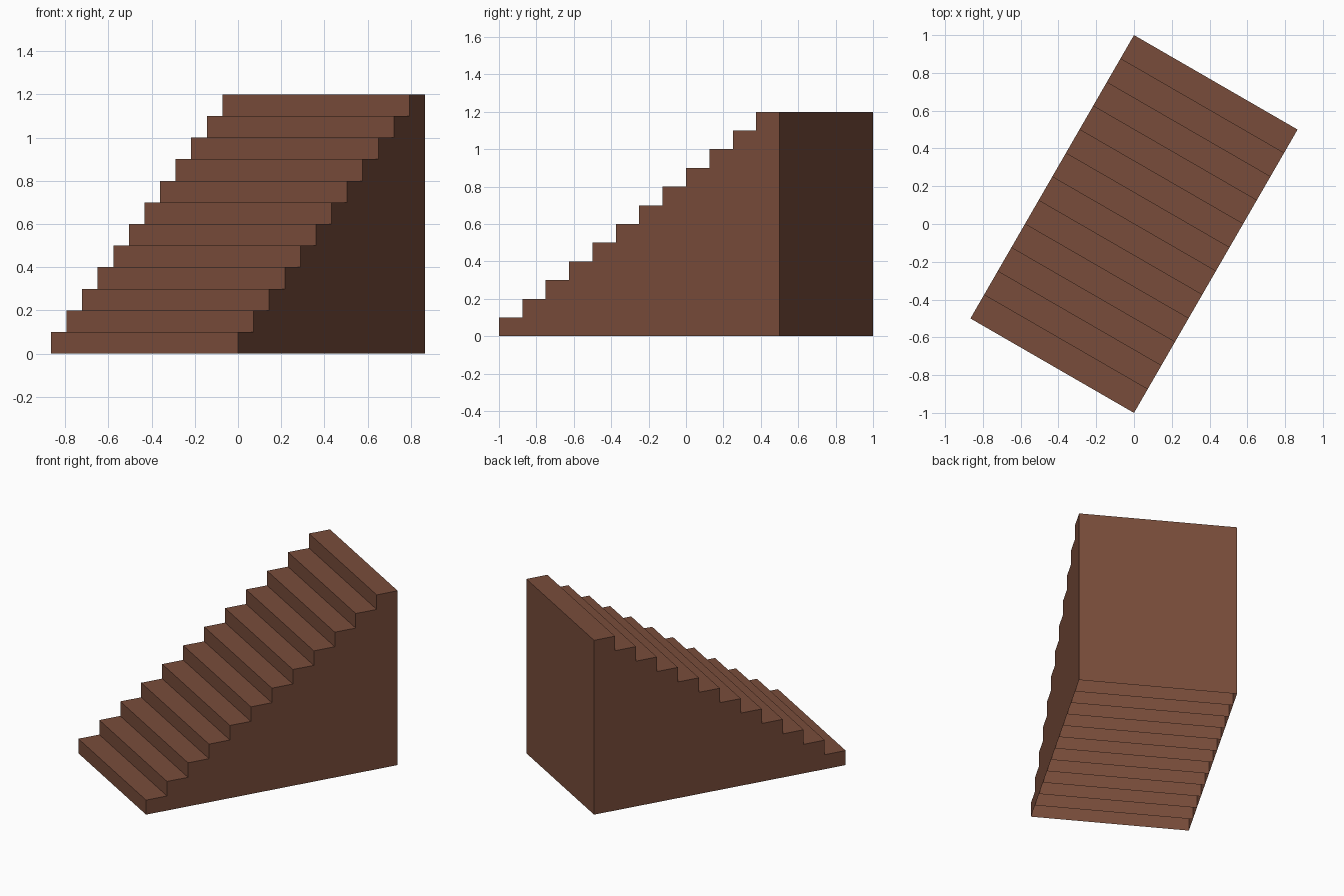
import bpy, bmesh, math
from mathutils import Matrix

if "Cube" in bpy.data.objects:
    bpy.data.objects.remove(bpy.data.objects["Cube"])

STEPS, RISE = 12, 0.1
WIDTH, LENGTH = 1.0, math.sqrt(3)
DEPTH = LENGTH / STEPS
X = WIDTH / 2

bm = bmesh.new()


def face(*points):
    bm.faces.new([bm.verts.new(p) for p in points])


# Each step is a hollow column, open underneath, whose front wall reaches the floor
for i in range(STEPS):
    y0 = -LENGTH / 2 + i * DEPTH
    y1 = y0 + DEPTH
    low, top = i * RISE, (i + 1) * RISE
    # riser, and its continuation down to the floor as an inner wall
    face((-X, y0, low), (X, y0, low), (X, y0, top), (-X, y0, top))
    if i:
        face((-X, y0, 0), (X, y0, 0), (X, y0, low), (-X, y0, low))
    # tread
    face((-X, y0, top), (X, y0, top), (X, y1, top), (-X, y1, top))
    # side walls
    for s in (-1, 1):
        side = [(s * X, y0, 0), (s * X, y1, 0), (s * X, y1, top), (s * X, y0, top)]
        if i:
            side.append((s * X, y0, low))
        face(*(side if s > 0 else side[::-1]))

# Back wall
yb, h = LENGTH / 2, STEPS * RISE
face((X, yb, 0), (-X, yb, 0), (-X, yb, h), (X, yb, h))

bmesh.ops.remove_doubles(bm, verts=bm.verts, dist=0.0001)
# The flight is turned 30 degrees on the floor
bm.transform(Matrix.Rotation(math.radians(-30), 4, 'Z'))

mesh = bpy.data.meshes.new("staircase")
bm.to_mesh(mesh)
bm.free()
brown = bpy.data.materials.new("brown wood")
brown.diffuse_color = (0.19, 0.073, 0.043, 1)
brown.use_nodes = True
brown.node_tree.nodes["Principled BSDF"].inputs["Base Color"].default_value = brown.diffuse_color
mesh.materials.append(brown)
bpy.context.collection.objects.link(bpy.data.objects.new("staircase", mesh))
